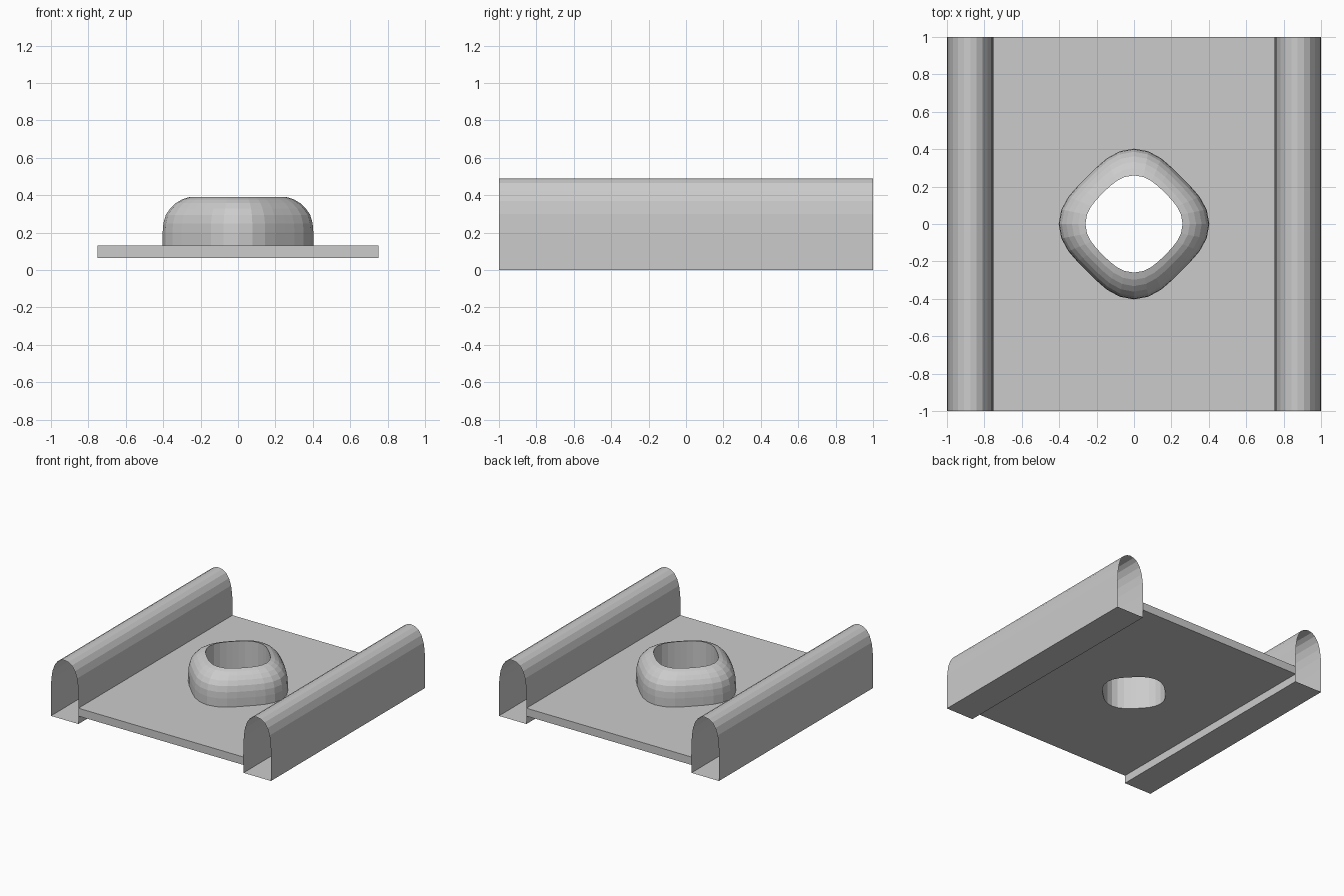
import bpy
import math

if "Cube" in bpy.data.objects:
    bpy.data.objects.remove(bpy.data.objects["Cube"])

SIDES = 32


def skin(name, loops):
    """Join successive closed loops of points with quads."""
    n = len(loops[0])
    verts = [p for loop in loops for p in loop]
    faces = []
    for i in range(len(loops) - 1):
        for j in range(n):
            k = (j + 1) % n
            faces.append((i * n + j, i * n + k, (i + 1) * n + k, (i + 1) * n + j))
    mesh = bpy.data.meshes.new(name)
    mesh.from_pydata(verts, [], faces)
    mesh.update()
    obj = bpy.data.objects.new(name, mesh)
    bpy.context.collection.objects.link(obj)
    return obj


def angles():
    return [2 * math.pi * i / SIDES for i in range(SIDES)]


def diamond(r, z):
    """Rounded diamond with its corners on the x and y axes."""
    t = (r - 0.26) / 0.14
    dip = 0.0125 + 0.0105 * t
    pts = []
    for a in angles():
        d = r - dip * (1 - math.cos(4 * a))
        pts.append((d * math.cos(a), d * math.sin(a), z))
    return pts


def rectangle(hx, hy, z):
    """Rectangle sampled at the same angles as the diamond."""
    pts = []
    for a in angles():
        c, s = math.cos(a), math.sin(a)
        m = max(abs(c), abs(s))
        pts.append((hx * c / m, hy * s / m, z))
    return pts


# Base plate with the hole in the middle
skin("base_plate", [diamond(0.26, 0.065), rectangle(0.75, 1, 0.065),
                    rectangle(0.75, 1, 0.13), diamond(0.40, 0.13)])

# Rounded collar around the hole, with a straight bore
collar = [(0.403, 0.13), (0.403, 0.20), (0.399, 0.25), (0.386, 0.295),
          (0.362, 0.33), (0.332, 0.358), (0.298, 0.378), (0.26, 0.39),
          (0.26, 0.065)]
skin("collar", [diamond(r, z) for r, z in collar])

# Arched hollow side rails, open at both ends
half = [(0.125, 0), (0.125, 0.2), (0.122, 0.3), (0.112, 0.37), (0.093, 0.425),
        (0.065, 0.464), (0.033, 0.484)]
arch = [(-x, z) for x, z in half] + [(0, 0.49)] + half[::-1]
for side, cx in (("left", -0.875), ("right", 0.875)):
    skin(side + "_rail", [[(cx + x, y, z) for x, z in arch] for y in (-1, 1)])
